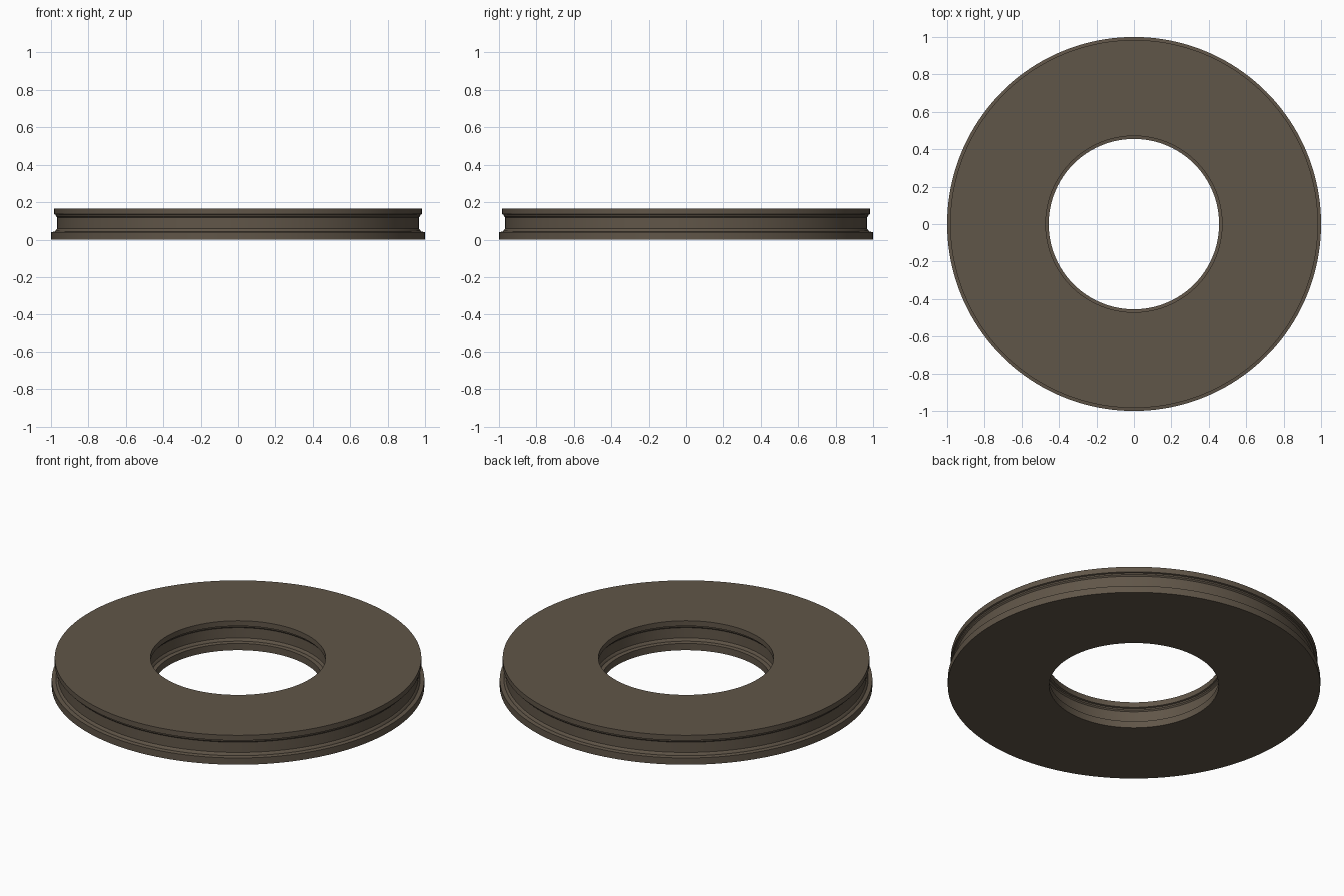
import bpy, bmesh, math

if "Cube" in bpy.data.objects:
    bpy.data.objects.remove(bpy.data.objects["Cube"])

# One flat colour
mat = bpy.data.materials.new("dark taupe")
mat.diffuse_color = (0.118, 0.092, 0.065, 1)
mat.use_nodes = True
mat.node_tree.nodes["Principled BSDF"].inputs["Base Color"].default_value = mat.diffuse_color

# Wall profile as (inset from the widest edge, height), used outside and inside
wall = [(0.0, 0.0), (0.0, 0.04), (0.022, 0.043), (0.024, 0.05), (0.032, 0.058),
        (0.033, 0.118), (0.026, 0.125), (0.025, 0.133), (0.016, 0.136), (0.016, 0.167)]
OUTER, INNER, SEGMENTS = 1.0, 0.455, 160
profile = [(OUTER - d, z) for d, z in wall] + [(INNER + d, z) for d, z in reversed(wall)]

# Revolve the closed profile into a grooved ring
bm = bmesh.new()
rings = []
for i in range(SEGMENTS):
    a = 2 * math.pi * i / SEGMENTS
    rings.append([bm.verts.new((r * math.cos(a), r * math.sin(a), z)) for r, z in profile])
n = len(profile)
for i in range(SEGMENTS):
    p, q = rings[i], rings[(i + 1) % SEGMENTS]
    for j in range(n):
        k = (j + 1) % n
        bm.faces.new((p[j], q[j], q[k], p[k]))
bmesh.ops.recalc_face_normals(bm, faces=bm.faces)
mesh = bpy.data.meshes.new("grooved_ring")
bm.to_mesh(mesh)
bm.free()
mesh.materials.append(mat)
ring = bpy.data.objects.new("grooved_ring", mesh)
bpy.context.collection.objects.link(ring)

# Smooth round walls with crisp groove edges
bpy.context.view_layer.objects.active = ring
ring.select_set(True)
bpy.ops.object.shade_smooth_by_angle(angle=math.radians(30))
